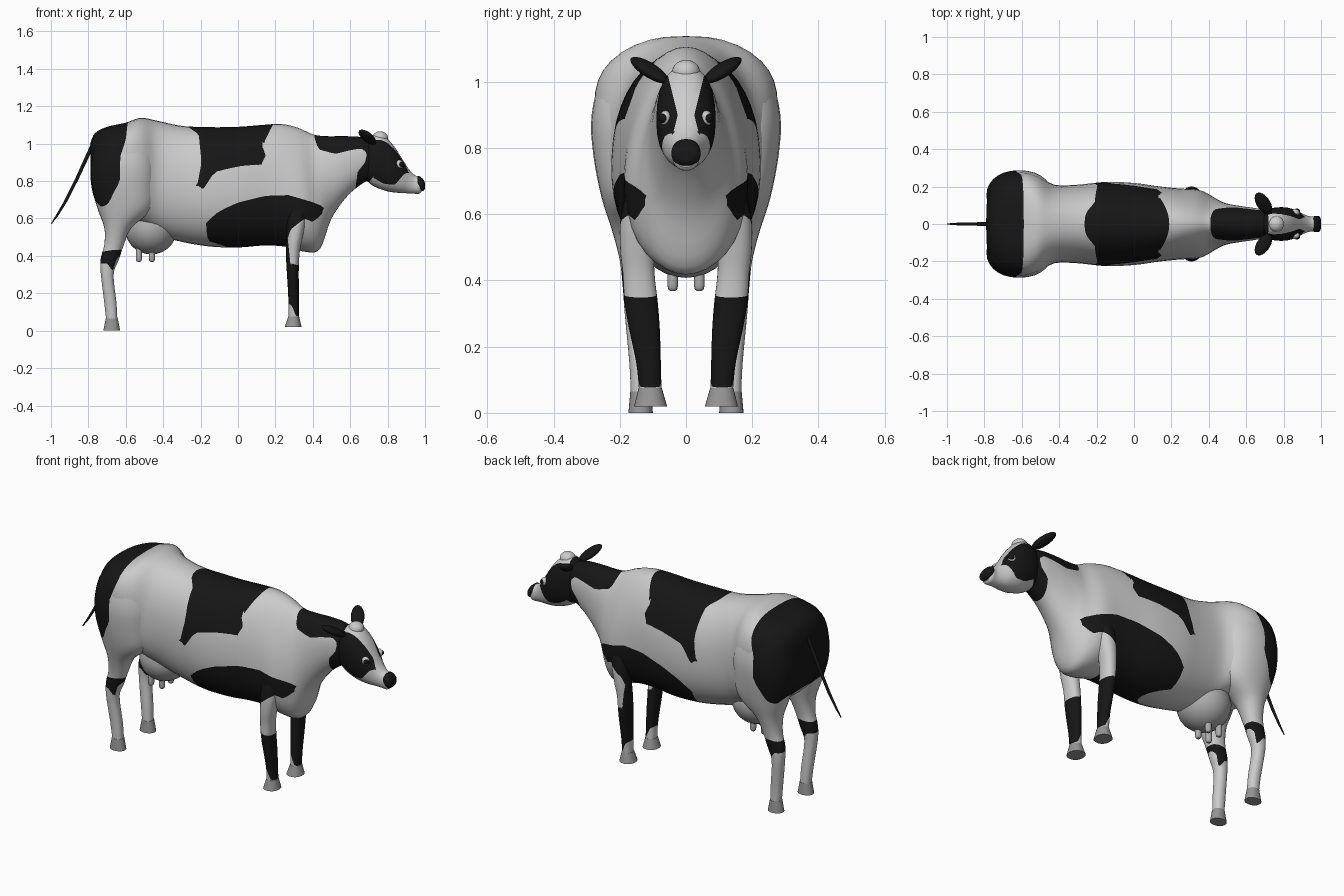
import bpy, bmesh, math
from mathutils import Vector, Matrix

if "Cube" in bpy.data.objects:
    bpy.data.objects.remove(bpy.data.objects["Cube"])


def material(name, v):
    m = bpy.data.materials.new(name)
    m.diffuse_color = (v, v, v, 1)
    m.use_nodes = True
    m.node_tree.nodes["Principled BSDF"].inputs["Base Color"].default_value = m.diffuse_color
    return m


WHITE, BLACK = material("white_hide", 0.8), material("black_hide", 0.008)
HORN, SKIN = material("hoof_grey", 0.3), material("udder_grey", 0.42)

# Coat patches, outlined in the side view (x, z)
SADDLE = [(-.34, 1.2), (-.26, 1.085), (-.21, 1.05), (-.195, .9), (-.22, .765), (-.19, .75), (-.125, .85),
          (.01, .88), (.125, .89), (.15, .94), (.13, .985), (.17, 1.07), (.24, 1.2)]
BELLY = [(-.175, .575), (-.1, .64), (0, .685), (.14, .72), (.27, .725), (.39, .69), (.455, .665), (.455, .63),
         (.4, .58), (.36, .6), (.33, .58), (.28, .54), (.255, .455), (.22, .40), (.0, .43), (-.16, .48)]
RUMP = [(-.58, 1.2), (-.6, 1.02), (-.63, .93), (-.63, .8), (-.67, .73), (-.69, .68), (-.73, .66),
        (-.77, .7), (-.9, .8), (-.9, 1.2)]
NECK = [(.39, 1.2), (.41, 1.03), (.43, .97), (.52, .945), (.6, .965), (.66, .975), (.69, .95), (.68, .9),
        (.64, .85), (.62, .7), (.67, .75), (.72, .82), (.78, .785), (.84, .78), (.89, .84), (.93, .85),
        (.95, .95), (.85, 1.2)]
HOCK = [(-.8, .41), (-.68, .43), (-.6, .435), (-.65, .38), (-.67, .32), (-.7, .36), (-.8, .36)]
SHIN = [(.2, .52), (.265, .5), (.28, .36), (.4, .33), (.4, .06), (.31, .08), (.285, .14), (.2, .16)]


def outline_distance(poly, x, z):
    """Signed distance to a 2D outline, negative inside."""
    best, inside = 9.0, False
    for (ax, az), (bx, bz) in zip(poly, poly[1:] + poly[:1]):
        dx, dz = bx - ax, bz - az
        t = max(0, min(1, ((x - ax) * dx + (z - az) * dz) / (dx * dx + dz * dz)))
        best = min(best, math.hypot(x - ax - t * dx, z - az - t * dz))
        if (az > z) != (bz > z) and x < ax + (z - az) / dz * dx:
            inside = not inside
    return -best if inside else best


def paint(bm, poly, blaze):
    """Cut the mesh along an outline and blacken the faces inside it, leaving a face blaze."""
    def f(p):
        d = outline_distance(poly, p.x, p.z)
        stripe = blaze + .25 * abs(p.z - .9) - abs(p.y)
        return max(d, min(stripe, p.x - .72)) if blaze else d
    bmesh.ops.triangulate(bm, faces=bm.faces[:])
    val = {v: f(v.co) for v in bm.verts}
    cuts = []
    for e in bm.edges[:]:
        a, b = e.verts
        if val[a] * val[b] < 0:
            fac = val[a] / (val[a] - val[b])
            cuts.append(bmesh.utils.edge_split(e, a, min(.98, max(.02, fac)))[1])
    if cuts:
        bmesh.ops.connect_verts(bm, verts=cuts)
    for face in bm.faces:
        if f(face.calc_center_median()) < 0:
            face.material_index = 1


def finish(name, bm, mats, mirror=False):
    me = bpy.data.meshes.new(name)
    bm.to_mesh(me)
    bm.free()
    ob = bpy.data.objects.new(name, me)
    bpy.context.collection.objects.link(ob)
    for m in mats:
        me.materials.append(m)
    if mirror:
        ob.modifiers.new("mirror", 'MIRROR').use_axis = (False, True, False)
    return ob


def spline(secs, k):
    """Catmull-Rom refinement of a list of sections."""
    s = [secs[0]] + secs + [secs[-1]]
    out = []
    for p0, p1, p2, p3 in zip(s, s[1:], s[2:], s[3:]):
        for i in range(k):
            t = i / k
            out.append([b + .5 * t * (c - a + t * (2 * a - 5 * b + 4 * c - d + t * (3 * (b - c) + d - a)))
                        for a, b, c, d in zip(p0, p1, p2, p3)])
    return out + [secs[-1]]


def loft(name, secs, mats, spots=(), mirror=False, n=28, k=4, blaze=0):
    """Skin rings; section = (xa, za, xb, zb, y centre, half width[, squareness, pear shape])."""
    bm = bmesh.new()
    rings = []
    for xa, za, xb, zb, yc, w, power, pear in spline([(*s, 2.2, 0)[:8] if len(s) == 6 else s for s in secs], k):
        ring = []
        for i in range(n):
            a = math.tau * i / n
            c, s = (math.copysign(abs(g) ** (2 / power), g) for g in (math.cos(a), math.sin(a)))
            ring.append(bm.verts.new(((xa + xb) / 2 + (xa - xb) / 2 * c, yc + w * s * (1 - pear * c),
                                      (za + zb) / 2 + (za - zb) / 2 * c)))
        rings.append(ring)
    for r, q in zip(rings, rings[1:]):
        for i in range(n):
            bm.faces.new((r[i], r[i - 1], q[i - 1], q[i])).smooth = True
    bm.faces.new(rings[0])
    bm.faces.new(rings[-1])
    bmesh.ops.recalc_face_normals(bm, faces=bm.faces[:])
    for poly in spots:
        paint(bm, poly, blaze)
    return finish(name, bm, mats, mirror)


def ball(name, centre, radii, mat, mirror=False, axis=None):
    """Ellipsoid, optionally with its x axis turned along a direction."""
    bm = bmesh.new()
    rot = Vector(axis).to_track_quat('X', 'Z').to_matrix().to_4x4() if axis else Matrix()
    mat4 = Matrix.Translation(centre) @ rot @ Matrix.Diagonal((*radii, 1))
    bmesh.ops.create_uvsphere(bm, u_segments=24, v_segments=14, radius=1, matrix=mat4)
    for face in bm.faces:
        face.smooth = True
    return finish(name, bm, [mat], mirror)


def upright(rows):
    """Leg rows (z, x back, x front, y centre, half width) to sections."""
    return [(b, z, f, z, y, w) for z, b, f, y, w in rows]


# Trunk and neck: top x, top z, bottom x, bottom z, half width, squareness, pear shape
trunk = [(-.79, 1.0, -.787, .8, .1, 2.4, 0), (-.765, 1.055, -.765, .7, .19, 2.6, -.05),
         (-.7, 1.09, -.7, .63, .25, 2.9, -.1), (-.6, 1.112, -.6, .6, .272, 2.9, -.1),
         (-.52, 1.138, -.5, .56, .255, 2.6, -.06), (-.43, 1.122, -.42, .51, .21, 2.3, 0),
         (-.3, 1.095, -.3, .475, .21, 2.2, .03), (-.15, 1.088, -.15, .45, .225, 2.2, .05),
         (0, 1.09, 0, .445, .219, 2.2, .07), (.13, 1.1, .13, .455, .2, 2.2, .1),
         (.23, 1.105, .25, .45, .187, 2.1, .16), (.32, 1.085, .37, .42, .178, 2, .22),
         (.4, 1.05, .44, .44, .142, 2, .2), (.47, 1.04, .5, .6, .112, 2.1, .08),
         (.57, 1.04, .585, .72, .095, 2.2, 0), (.66, 1.035, .67, .79, .082, 2.2, 0),
         (.74, 1.01, .74, .82, .06, 2.2, 0)]
loft("body", [(*s[:4], 0, *s[4:]) for s in trunk], [WHITE, BLACK], [SADDLE, BELLY, RUMP, NECK], n=40)

# Head with a white blaze, and the nose above a pale chin
head = [(.67, 1.0, .66, .84, .05), (.72, 1.045, .69, .8, .075), (.78, 1.04, .73, .77, .088),
        (.835, .985, .8, .745, .088), (.88, .915, .86, .737, .072), (.915, .862, .9, .735, .052),
        (.945, .832, .935, .733, .041), (.97, .822, .968, .732, .041), (.983, .8, .98, .742, .03)]
loft("head", [(a, b, c, d, 0, w) for a, b, c, d, w in head], [WHITE, BLACK], [NECK], blaze=.025)
loft("nose", [(.95, .815, .95, .755, 0, .035), (.968, .827, .968, .75, 0, .043),
              (.99, .81, .99, .747, 0, .042), (1, .79, 1, .76, 0, .024)], [BLACK])
ball("poll", (.76, 0, 1.03), (.042, .042, .036), WHITE)
ball("ear", (.692, .11, 1.035), (.074, .036, .021), BLACK, True, (-.07, .105, .07))
ball("eye_white", (.863, .062, .89), (.023, .018, .023), WHITE, True)
ball("pupil", (.871, .067, .89), (.017, .016, .016), BLACK, True)

# Hind legs with haunches
loft("hind_leg", upright([(1.07, -.67, -.53, .12, .05), (1.02, -.755, -.475, .14, .11),
                          (.9, -.785, -.442, .15, .135), (.78, -.785, -.44, .15, .13),
                          (.65, -.75, -.46, .15, .105), (.55, -.715, -.57, .15, .073),
                          (.46, -.715, -.61, .15, .05), (.38, -.735, -.637, .15, .041),
                          (.3, -.733, -.665, .15, .035), (.15, -.715, -.65, .14, .031),
                          (.06, -.705, -.645, .137, .03)]), [WHITE, BLACK], [RUMP, HOCK], True)
loft("hind_hoof", upright([(.065, -.707, -.643, .137, .031), (0, -.72, -.63, .137, .037)]),
     [HORN], mirror=True, k=1)

# Front legs
loft("front_leg", upright([(.74, .26, .38, .11, .05), (.6, .26, .365, .138, .058), (.5, .26, .345, .147, .052),
                           (.42, .256, .33, .143, .048), (.33, .26, .325, .135, .05),
                           (.25, .265, .325, .125, .046), (.15, .27, .325, .113, .037),
                           (.07, .27, .325, .108, .034)]), [WHITE, BLACK], [BELLY, SHIN], True)
loft("front_hoof", upright([(.075, .268, .327, .108, .035), (.02, .25, .34, .107, .05)]),
     [HORN], mirror=True, k=1)

# Udder and teats
ball("udder", (-.465, 0, .54), (.137, .145, .132), SKIN)
for i, x in enumerate((-.53, -.46)):
    loft(f"teat_{i}", upright([(.46, x - .014, x + .014, .04, .014), (.385, x - .016, x + .016, .04, .016),
                               (.368, x - .008, x + .008, .04, .008)]), [SKIN], mirror=True, n=12)

# Tail
cu = bpy.data.curves.new("tail", 'CURVE')
cu.dimensions = '3D'
cu.bevel_depth = .01
cu.use_fill_caps = True
sp = cu.splines.new('POLY')
path = [(-.765, 1.02, 1.1), (-.8, .945, 1), (-.86, .815, .9), (-.92, .695, .8), (-.965, .62, .6), (-.998, .572, .25)]
sp.points.add(len(path) - 1)
for p, (x, z, r) in zip(sp.points, path):
    p.co, p.radius = (x, 0, z, 1), r
cu.materials.append(BLACK)
bpy.context.collection.objects.link(bpy.data.objects.new("tail", cu))
